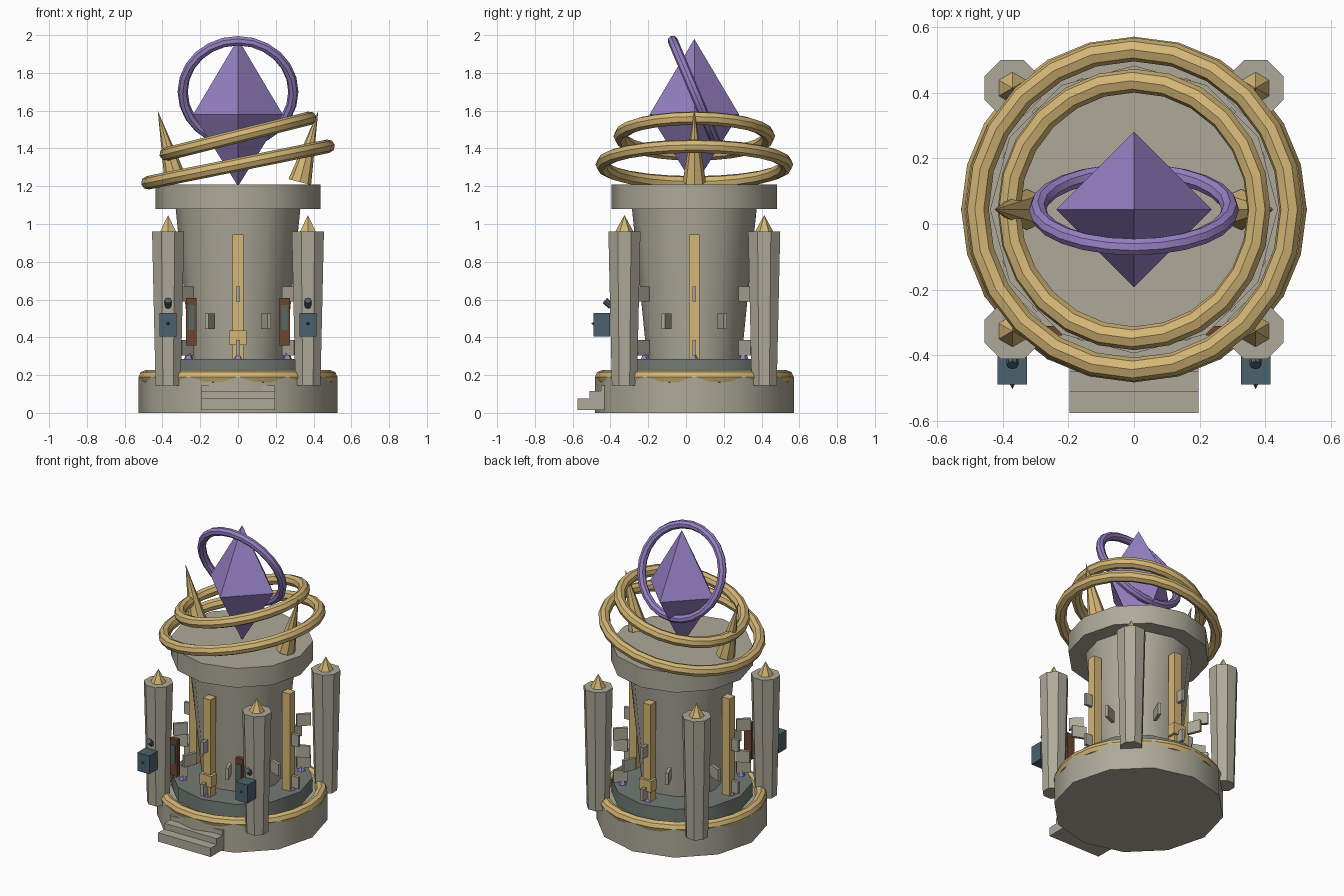
import bpy
from math import pi, sin, cos, radians
from mathutils import Vector

if "Cube" in bpy.data.objects:
    bpy.data.objects.remove(bpy.data.objects["Cube"])

CY = 0.044  # tower axis in y


def material(name, r, g, b):
    m = bpy.data.materials.new(name)
    m.diffuse_color = (r, g, b, 1)
    m.use_nodes = True
    m.node_tree.nodes["Principled BSDF"].inputs["Base Color"].default_value = m.diffuse_color
    return m


STONE = material("stone", 0.42, 0.40, 0.32)
DARK = material("dark_stone", 0.17, 0.20, 0.18)
GOLD = material("gold", 0.66, 0.47, 0.18)
PURPLE = material("crystal", 0.31, 0.22, 0.56)
TEAL = material("teal_metal", 0.07, 0.12, 0.15)
GLASS = material("panel_glass", 0.09, 0.14, 0.13)
BROWN = material("brown_wood", 0.15, 0.06, 0.03)


def finish(name, mat, smooth=True):
    o = bpy.context.object
    o.name = name
    o.data.materials.append(mat)
    if smooth:
        bpy.ops.object.shade_smooth_by_angle(angle=radians(40))
    return o


def frustum(name, mat, base, top, r1, r2, sides, turn=0.0, smooth=True):
    """Cone or cylinder running from point base to point top."""
    a, b = Vector(base), Vector(top)
    d = b - a
    bpy.ops.mesh.primitive_cone_add(vertices=sides, radius1=r1, radius2=r2, depth=d.length)
    o = finish(name, mat, smooth)
    o.rotation_mode = 'QUATERNION'
    spin = Vector((0, 0, 1)).rotation_difference(d)
    o.rotation_quaternion = spin @ Vector((1, 0, 0)).rotation_difference(Vector((cos(turn), sin(turn), 0)))
    o.location = (a + b) / 2
    return o


def box(name, mat, loc, size, turn=0.0):
    bpy.ops.mesh.primitive_cube_add(size=1, location=loc, rotation=(0, 0, turn))
    o = finish(name, mat, False)
    o.scale = size
    return o


def ring(name, mat, z, major, minor, rot=(0, 0, 0)):
    bpy.ops.mesh.primitive_torus_add(major_radius=major, minor_radius=minor, location=(0, CY, z),
                                     rotation=rot, major_segments=24, minor_segments=8)
    return finish(name, mat)


def polar(r, a, z):
    return (r * cos(a), CY + r * sin(a), z)


# Stacked tower tiers
for name, mat, z1, z2, r1, r2 in (
        ("base", STONE, 0.0, 0.19, 0.527, 0.527),
        ("second_tier", DARK, 0.19, 0.285, 0.435, 0.435),
        ("tower_body", STONE, 0.285, 1.08, 0.25, 0.33),
        ("tower_cap", STONE, 1.08, 1.21, 0.438, 0.438)):
    frustum(name, mat, (0, CY, z1), (0, CY, z2), r1, r2, 12)

# Rings
ring("base_trim", GOLD, 0.19, 0.49, 0.036)
ring("lower_orbit_ring", GOLD, 1.315, 0.487, 0.036, (0, -0.2, 0))
ring("upper_orbit_ring", GOLD, 1.465, 0.392, 0.036, (0, -0.245, 0))
ring("crystal_ring", PURPLE, 1.70, 0.293, 0.027, (pi / 2 + 0.4, 0, 0))

# Main crystal
frustum("crystal_top", PURPLE, (0, CY, 1.58), (0, CY, 1.98), 0.237, 0, 4, 0, False)
frustum("crystal_bottom", PURPLE, (0, CY, 1.58), (0, CY, 1.20), 0.237, 0, 4, 0, False)

# Horns on the cap
for s in (-1, 1):
    frustum("horn", GOLD, (s * 0.327, CY, 1.222), (s * 0.425, CY, 1.60), 0.062, 0, 8)

# Corner pillars with finials
for sx in (-1, 1):
    for sy in (-1, 1):
        x, y = sx * 0.37, CY + sy * 0.37
        frustum("pillar", STONE, (x, y, 0.145), (x, y, 0.96), 0.072, 0.092, 8, pi / 8, True)
        frustum("pillar_finial", GOLD, (x, y, 0.96), (x, y, 1.047), 0.048, 0, 6)

# Gold strips on four sides, with blocks front and back
for i in range(4):
    a = i * pi / 2
    box("gold_strip", GOLD, polar(0.35, a, 0.615), (0.058, 0.057, 0.66), a)
    if i % 2:
        box("strip_block", GOLD, polar(0.365, a, 0.397), (0.06, 0.09, 0.076), a)

# Radial bricks in three staggered rows, small crystals on the second tier
for i in range(8):
    a = i * pi / 4
    for z, offset in ((0.345, 0), (0.485, pi / 8), (0.63, 0)):
        box("wall_brick", STONE, polar(0.385, a + offset, z), (0.09, 0.02, 0.08), a + offset)
    frustum("small_crystal", PURPLE, polar(0.37, a, 0.285), polar(0.37, a, 0.338), 0.026, 0, 5, 0, False)

# Front panels and pillar lamps
for s in (-1, 1):
    box("panel_frame", BROWN, (s * 0.247, -0.325, 0.483), (0.055, 0.03, 0.25))
    box("panel_glass", GLASS, (s * 0.247, -0.339, 0.505), (0.032, 0.012, 0.13))
    x = s * 0.37
    box("lamp_box", TEAL, (x, -0.445, 0.467), (0.09, 0.087, 0.124))
    frustum("lamp_stud", TEAL, (x, -0.486, 0.473), (x, -0.503, 0.473), 0.01, 0, 6)
    frustum("lamp_spout", TEAL, (x, -0.395, 0.565), (x, -0.43, 0.595), 0.018, 0.018, 8)

# Front steps
for y, z1, z2 in ((-0.575, 0.015, 0.075), (-0.51, 0.075, 0.115), (-0.45, 0.115, 0.145)):
    box("step", STONE, (0, (y - 0.38) / 2, (z1 + z2) / 2), (0.394, -0.38 - y, z2 - z1))
